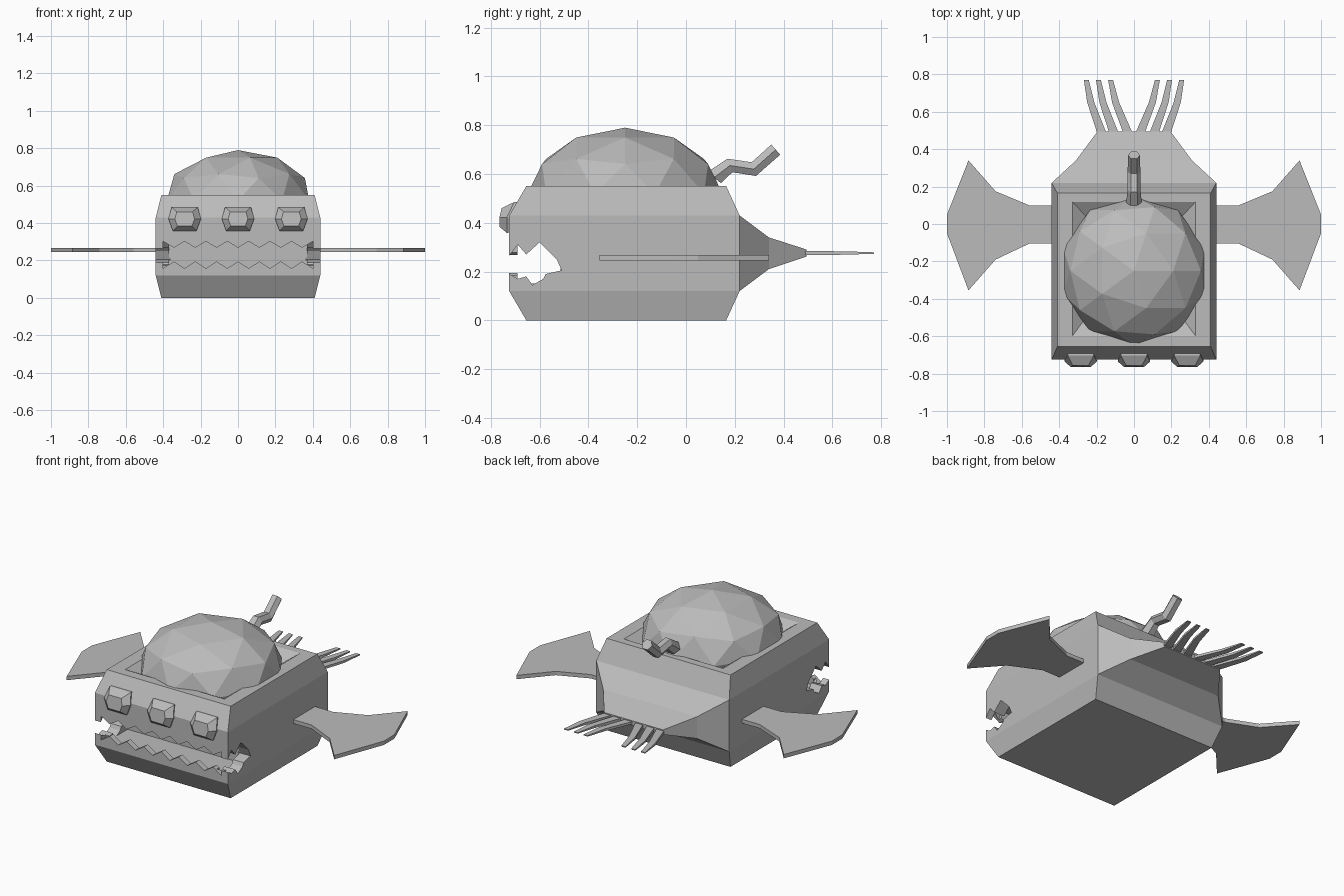
import bpy, bmesh, math
from mathutils import Vector

if "Cube" in bpy.data.objects:
    bpy.data.objects.remove(bpy.data.objects["Cube"])

grey = bpy.data.materials.new("plain grey")
grey.diffuse_color = (0.5, 0.5, 0.5, 1)
grey.use_nodes = True
grey.node_tree.nodes["Principled BSDF"].inputs["Base Color"].default_value = grey.diffuse_color


def make(name, bm):
    bmesh.ops.recalc_face_normals(bm, faces=bm.faces)
    me = bpy.data.meshes.new(name)
    bm.to_mesh(me)
    bm.free()
    me.materials.append(grey)
    ob = bpy.data.objects.new(name, me)
    bpy.context.collection.objects.link(ob)
    return ob


def loft(name, rings):
    """Skin a list of equal-length rings and cap both ends."""
    bm = bmesh.new()
    rows = [[bm.verts.new(p) for p in r] for r in rings]
    n = len(rows[0])
    for a, b in zip(rows, rows[1:]):
        for i in range(n):
            j = (i + 1) % n
            bm.faces.new((a[i], a[j], b[j], b[i]))
    bm.faces.new(rows[0][::-1])
    bm.faces.new(rows[-1])
    return make(name, bm)


def rect(hx, y0, y1, z):
    return [(-hx, y0, z), (hx, y0, z), (hx, y1, z), (-hx, y1, z)]


def wall(hx, y, z0, z1):
    return [(-hx, y, z0), (hx, y, z0), (hx, y, z1), (-hx, y, z1)]


def cut(target, cutter):
    m = target.modifiers.new(cutter.name, "BOOLEAN")
    m.operation, m.solver, m.object = "DIFFERENCE", "EXACT", cutter
    bpy.context.view_layer.objects.active = target
    bpy.ops.object.modifier_apply(modifier=m.name)
    bpy.data.objects.remove(cutter)


# Chamfered box body
body = loft("body", [rect(.41, -.655, .165, 0), rect(.44, -.725, .22, .12),
                     rect(.44, -.725, .22, .43), rect(.41, -.655, .165, .55)])

# Mouth: inner cavity, jagged front slot, jagged cheek slots
cut(body, loft("mouth_cavity", [wall(.37, -.69, .15, .32), wall(.37, -.515, .15, .32)]))

n = 14
xs = [-.4 + .8 * i / n for i in range(n + 1)]
front = [(x, .195 if i % 2 else .158) for i, x in enumerate(xs)]
front += [(x, .268 if i % 2 else .302) for i, x in reversed(list(enumerate(xs)))]
cut(body, loft("front_slot", [[(x, y, z) for x, z in front] for y in (-.8, -.68)]))

cheek = [(-.76, .23), (-.725, .265), (-.69, .31), (-.655, .27), (-.60, .32), (-.53, .25),
         (-.51, .205), (-.575, .19), (-.585, .17), (-.63, .145), (-.655, .18),
         (-.69, .17), (-.725, .19)]
for s in (-1, 1):
    cut(body, loft("cheek_slot", [[(s * x, y, z) for y, z in cheek] for x in (.36, .5)]))

# Sloped recess under the dome
cut(body, loft("dome_recess", [rect(.22, -.45, 0, .47), rect(.33, -.60, .12, .551)]))

# Faceted dome
bm = bmesh.new()
bmesh.ops.create_icosphere(bm, subdivisions=2, radius=1)
bmesh.ops.bisect_plane(bm, geom=bm.verts[:] + bm.edges[:] + bm.faces[:],
                       plane_co=(0, 0, -.2), plane_no=(0, 0, 1), clear_inner=True)
for v in bm.verts:
    v.co = Vector((v.co.x * .4, v.co.y * .4 - .25, v.co.z * .27 + .52))
make("dome", bm)

# Tapering rear
loft("rear_taper", [wall(.44, .22, .12, .43), wall(.31, .34, .21, .34),
                    wall(.195, .495, .262, .29)])

# Thin tail rays
for s in (-1, 1):
    for k, (base, tip) in enumerate(((.03, .125), (.105, .19), (.17, .255))):
        mid = base + (tip - base) * .72
        loft("tail_ray", [[(s * (x + e * w), y, .276 + f * t) for e, f in
                           ((-1, -1), (1, -1), (1, 1), (-1, 1))]
                          for x, y, w, t in ((base, .48, .025, .008), (mid, .65, .019, .007),
                                             (tip, .77, .013, .003))])

# Flat side fins
fin = [(.42, .10), (.56, .10), (.74, .175), (.885, .34), (1, .05),
       (1, -.05), (.885, -.355), (.74, -.19), (.56, -.105), (.42, -.105)]
for s in (-1, 1):
    loft("side_fin", [[(s * x, y, z) for x, y in fin] for z in (.245, .268)])

# Bulging eyes: flattened hexagons stepping forward, tilted back at the top
hexagon = [(-.085, 0), (-.068, .062), (.068, .062), (.085, 0), (.062, -.062), (-.062, -.062)]
for x0 in (-.285, 0, .285):
    loft("eye", [[(x0 + x * k, y + max(z, 0) * lean, .422 + z * k) for x, z in hexagon]
                 for k, y, lean in ((.95, -.68, .3), (1.02, -.735, .5), (.62, -.765, .15))])

# Crooked tail stalk: hexagonal tube through a bent path
path = [(.115, .585, .042, .9), (.18, .635, .034, .35), (.278, .62, .034, .3), (.368, .70, .032, .73)]
rings = []
for y, z, r, a in path:
    rings.append([(r * math.cos(t), y - r * math.sin(t) * math.sin(a), z + r * math.sin(t) * math.cos(a))
                  for t in (math.pi / 3 * i for i in range(6))])
loft("tail_stalk", rings)
